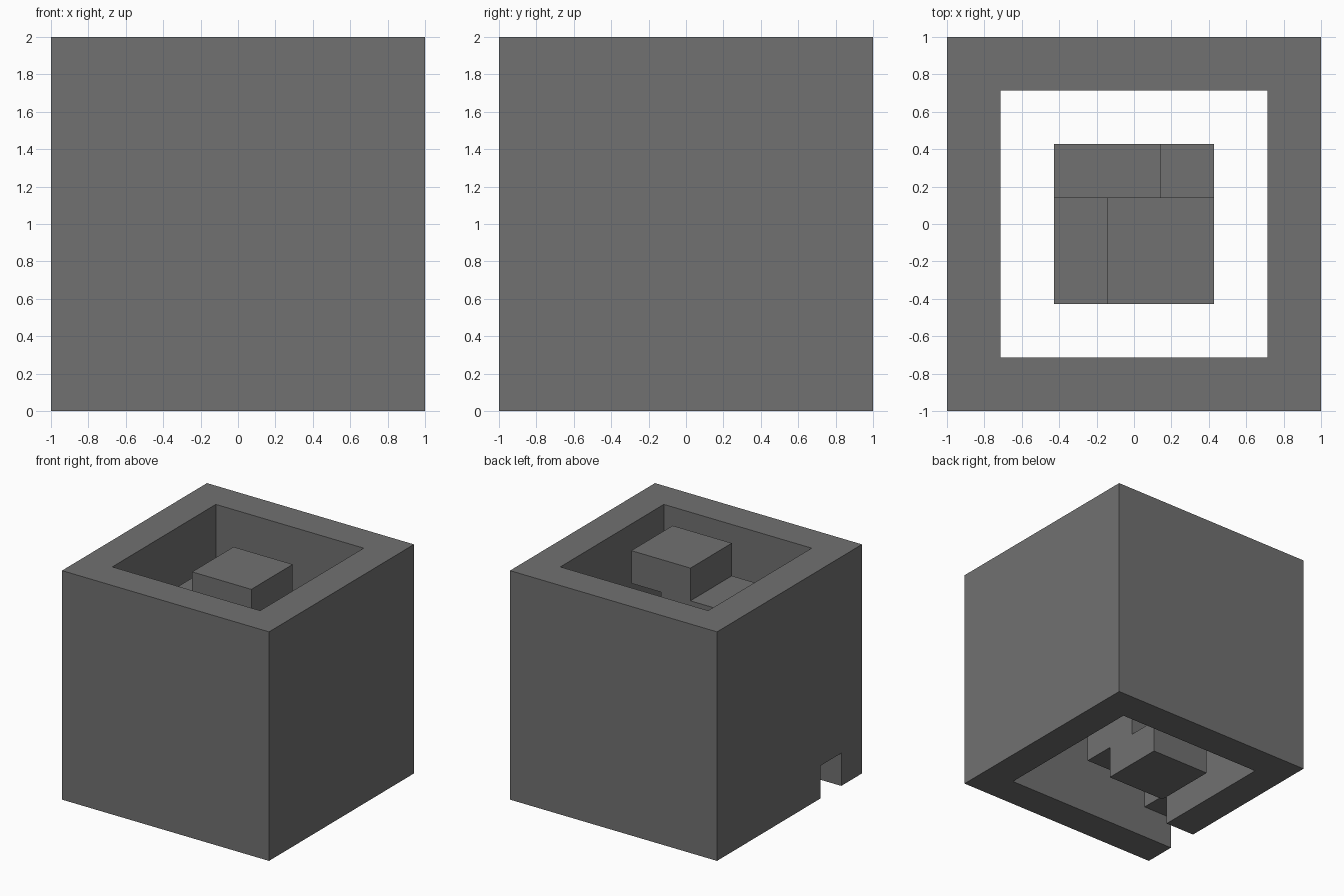
import bpy
import bmesh
from mathutils import Vector

if "Cube" in bpy.data.objects:
    bpy.data.objects.remove(bpy.data.objects["Cube"], do_unlink=True)

U = 2 / 7  # module: the whole block is seven modules on each side

grey = bpy.data.materials.new("dark_grey")
grey.use_nodes = True
grey.diffuse_color = (0.165, 0.165, 0.165, 1)
grey.node_tree.nodes["Principled BSDF"].inputs["Base Color"].default_value = grey.diffuse_color


def add_object(name, bm):
    mesh = bpy.data.meshes.new(name)
    bm.to_mesh(mesh)
    bm.free()
    mesh.materials.append(grey)
    obj = bpy.data.objects.new(name, mesh)
    bpy.context.collection.objects.link(obj)
    return obj


def box(name, low, high):
    """Box between two corners, given in modules."""
    low, high = Vector(low) * U, Vector(high) * U
    bm = bmesh.new()
    bmesh.ops.create_cube(bm, size=1)
    for v in bm.verts:
        v.co = (low + high) / 2 + v.co * (high - low)
    return add_object(name, bm)


def cut(target, cutter):
    cutter.hide_render = True
    cutter.hide_viewport = True
    cutter.display_type = 'WIRE'
    mod = target.modifiers.new(cutter.name, 'BOOLEAN')
    mod.operation = 'DIFFERENCE'
    mod.solver = 'EXACT'
    mod.object = cutter


# Square casing, open at top and bottom, with a small notch in one lower edge
casing = box("casing", (-3.5, -3.5, 0), (3.5, 3.5, 7))
cut(casing, box("shaft_cutter", (-2.5, -2.5, -1), (2.5, 2.5, 8)))
cut(casing, box("notch_cutter", (-4, -2.5, -1), (-2, -1.5, 1)))

# Stepped screw: each layer is a two by two square, a quarter turn on from the last
quarters = [(-1, 0), (-1, -1), (0, -1), (0, 0)]
cells = set()
for layer in range(7):
    qx, qy = quarters[layer % 4]
    cells |= {(qx + i, qy + j, layer) for i in (0, 1) for j in (0, 1)}

# Skin only the outside of the screw, then merge its flat areas
bm = bmesh.new()
for cell in sorted(cells):
    centre = Vector(cell) + Vector((0, 0, 0.5))
    for axis in range(3):
        for sign in (-1, 1):
            normal = Vector((0, 0, 0))
            normal[axis] = sign
            if tuple(int(c + n) for c, n in zip(cell, normal)) in cells:
                continue
            a = Vector((0, 0, 0))
            a[(axis + 1) % 3] = 0.5
            b = normal.cross(a)
            mid = centre + normal / 2
            corners = (mid - a - b, mid + a - b, mid + a + b, mid - a + b)
            bm.faces.new([bm.verts.new(c * U) for c in corners])
bmesh.ops.remove_doubles(bm, verts=bm.verts, dist=0.001)
bmesh.ops.dissolve_limit(bm, angle_limit=0.01, verts=bm.verts, edges=bm.edges)
add_object("stepped_screw", bm)
